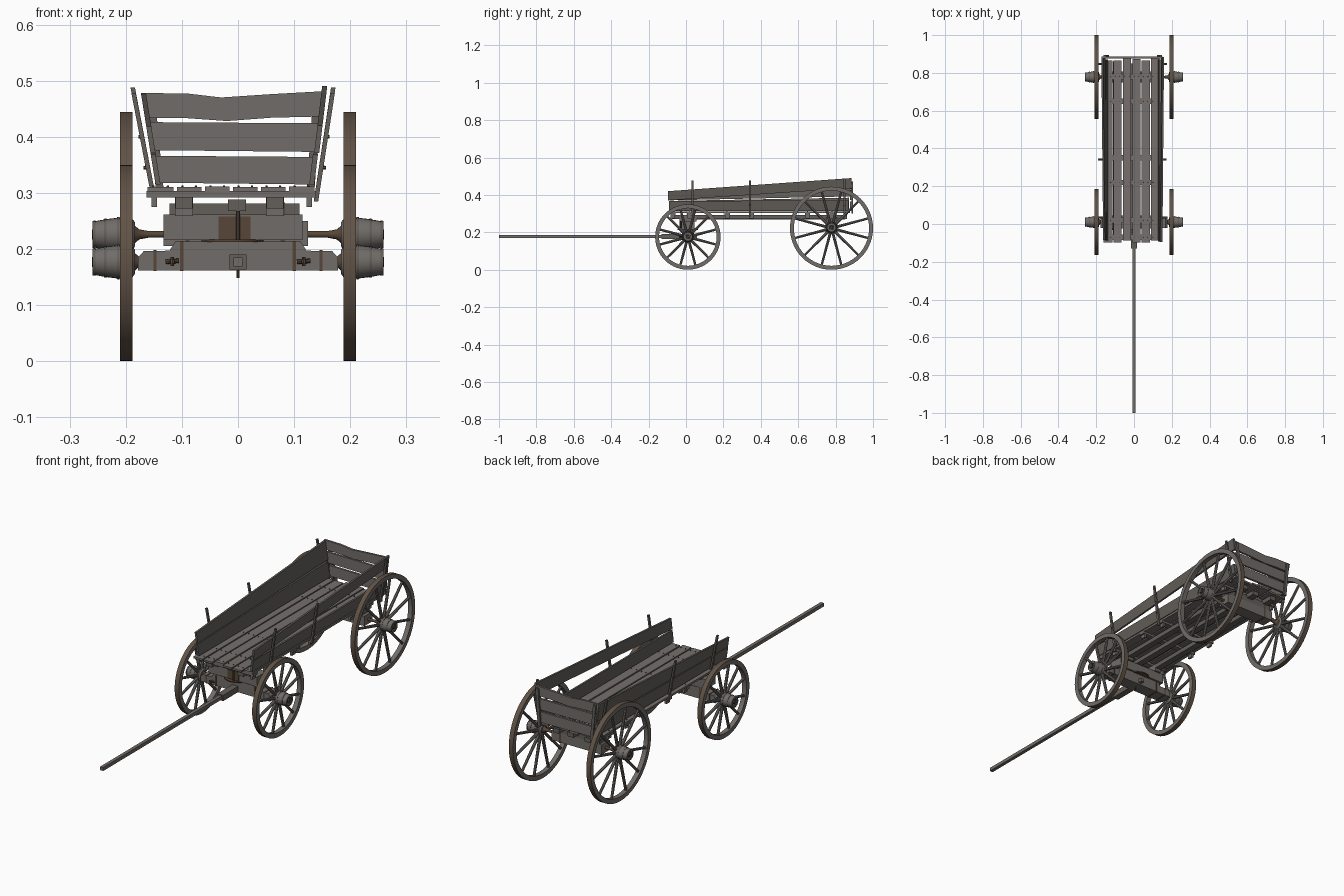
import bpy, bmesh, math, random
from mathutils import Vector, Matrix

if "Cube" in bpy.data.objects:
    bpy.data.objects.remove(bpy.data.objects["Cube"])

random.seed(4)


def mat(name, c):
    m = bpy.data.materials.new(name)
    m.diffuse_color = (*c, 1)
    m.use_nodes = True
    m.node_tree.nodes["Principled BSDF"].inputs["Base Color"].default_value = m.diffuse_color
    return m


WOOD = mat("weathered wood", (0.165, 0.150, 0.138))
DARK = mat("dark weathered wood", (0.125, 0.115, 0.103))
BED = mat("pale bed wood", (0.180, 0.163, 0.150))
TYRE = mat("rusty tyre", (0.120, 0.085, 0.060))
RUST = mat("rusty iron", (0.095, 0.062, 0.038))
IRON = mat("dark iron", (0.055, 0.050, 0.045))


def finish(name, bm, mats, smooth=False):
    bmesh.ops.recalc_face_normals(bm, faces=bm.faces)
    me = bpy.data.meshes.new(name)
    bm.to_mesh(me)
    bm.free()
    ob = bpy.data.objects.new(name, me)
    bpy.context.collection.objects.link(ob)
    for m in mats:
        me.materials.append(m)
    if smooth:
        bpy.ops.object.select_all(action='DESELECT')
        ob.select_set(True)
        bpy.context.view_layer.objects.active = ob
        bpy.ops.object.shade_smooth_by_angle(angle=math.radians(35))
    return ob


def prism(name, pts, thick, m):
    """Flat polygon swept along a thickness vector."""
    bm = bmesh.new()
    f = bm.faces.new([bm.verts.new(p) for p in pts])
    r = bmesh.ops.extrude_face_region(bm, geom=[f])
    vs = [g for g in r["geom"] if isinstance(g, bmesh.types.BMVert)]
    bmesh.ops.translate(bm, verts=vs, vec=thick)
    return finish(name, bm, [m])


def box(name, x0, x1, y0, y1, z0, z1, m):
    return prism(name, [(x0, y0, z0), (x1, y0, z0), (x1, y1, z0), (x0, y1, z0)], (0, 0, z1 - z0), m)


def lathe_x(name, prof, cy, cz, s, mats, n=32, closed=False):
    """Revolve (x, radius) points about an axis along x; s mirrors the side."""
    bm = bmesh.new()
    rings = [[bm.verts.new((s * x, cy + r * math.cos(2 * math.pi * i / n), cz + r * math.sin(2 * math.pi * i / n)))
              for i in range(n)] for x, r in prof]
    k = len(rings)
    for j in range(k if closed else k - 1):
        a, b = rings[j], rings[(j + 1) % k]
        for i in range(n):
            f = bm.faces.new((a[i], a[(i + 1) % n], b[(i + 1) % n], b[i]))
            f.material_index = 1 if closed and j == 1 else 0
    if not closed:
        bm.faces.new(rings[0])
        bm.faces.new(rings[-1])
    return finish(name, bm, mats, True)


def rod(bm, a, b, r1, r2, n=8):
    a, b = Vector(a), Vector(b)
    M = Matrix.Translation((a + b) / 2) @ (b - a).to_track_quat('Z', 'Y').to_matrix().to_4x4()
    bmesh.ops.create_cone(bm, cap_ends=True, segments=n, radius1=r1, radius2=r2, depth=(b - a).length, matrix=M)


# wheels: rim with iron tyre, spokes, hub with bands, inner collar
def wheel(tag, cy, R, hz, s):
    lathe_x(tag + "_rim", [(0.188, R - 0.021), (0.188, R), (0.210, R), (0.210, R - 0.021)],
            cy, R, s, [WOOD, TYRE], 56, True)
    bm = bmesh.new()
    for i in range(12):
        a = 2 * math.pi * (i + 0.5) / 12
        d = Vector((0, math.cos(a), math.sin(a)))
        c = Vector((s * 0.199, cy, R))
        rod(bm, c + d * 0.022, c + d * (R - 0.018), 0.0075, 0.006)
    finish(tag + "_spokes", bm, [WOOD], True)
    lathe_x(tag + "_hub", [(0.184, 0.022), (0.190, 0.030), (0.212, 0.030), (0.236, 0.027), (0.257, 0.023),
                           (0.257, 0.014), (0.250, 0.013)], cy, hz, s, [WOOD], 24)
    for x, r in ((0.211, 0.0315), (0.234, 0.0285), (0.254, 0.0248)):
        lathe_x(tag + "_hub_band", [(x, r - 0.004), (x, r), (x + 0.005, r - 0.0008), (x + 0.005, r - 0.005)],
                cy, hz, s, [DARK], 24, True)
    lathe_x(tag + "_axle_end", [(0.249, 0.010), (0.260, 0.009)], cy, hz, s, [IRON], 12)
    lathe_x(tag + "_collar", [(0.11, 0.006), (0.160, 0.006), (0.176, 0.009), (0.188, 0.019)],
            cy, hz, s, [RUST], 16)


FY, RY = 0.01, 0.778
for s, side in ((-1, "left"), (1, "right")):
    wheel("front_wheel_" + side, FY, 0.175, 0.177, s)
    wheel("rear_wheel_" + side, RY, 0.222, 0.226, s)

# front axle beam with raised middle, iron straps and hooks
prism("front_axle", [(-0.178, FY - 0.03, 0.162), (0.178, FY - 0.03, 0.162), (0.178, FY - 0.03, 0.185),
                     (0.168, FY - 0.03, 0.196), (0.122, FY - 0.03, 0.197), (0.112, FY - 0.03, 0.213),
                     (-0.112, FY - 0.03, 0.213), (-0.122, FY - 0.03, 0.197), (-0.168, FY - 0.03, 0.196),
                     (-0.178, FY - 0.03, 0.185)], (0, 0.06, 0), WOOD)
for x in (-0.148, -0.1, 0.1, 0.148):
    z = 0.198 if abs(x) > 0.12 else 0.2145
    box("axle_strap", x - 0.003, x + 0.003, FY - 0.032, FY + 0.032, 0.1605, z, RUST)
for x in (-0.117, 0.117):
    bm = bmesh.new()
    rod(bm, (x - 0.012, FY - 0.036, 0.177), (x + 0.012, FY - 0.036, 0.179), 0.004, 0.004)
    rod(bm, (x, FY - 0.028, 0.178), (x, FY - 0.046, 0.178), 0.006, 0.004)
    rod(bm, (x, FY - 0.044, 0.186), (x, FY - 0.044, 0.170), 0.003, 0.003)
    finish("axle_hook", bm, [RUST], True)

# pole with socket and pin
box("draw_pole", -0.008, 0.008, -1.0, 0.06, 0.169, 0.185, WOOD)
box("pole_socket", -0.015, 0.015, -0.13, -0.02, 0.163, 0.190, DARK)
bm = bmesh.new()
rod(bm, (0, FY, 0.148), (0, FY, 0.275), 0.003, 0.003)
rod(bm, (0, FY - 0.042, 0.215), (0, FY - 0.042, 0.268), 0.004, 0.004)
finish("king_pin", bm, [RUST], True)

# turntable plate and bolsters
bm = bmesh.new()
rod(bm, (-0.01, FY, 0.212), (-0.01, FY, 0.217), 0.055, 0.055, 28)
finish("turntable_plate", bm, [RUST], True)
box("front_bolster", -0.133, 0.115, FY - 0.035, FY + 0.035, 0.216, 0.261, WOOD)
box("front_bolster_plate", -0.035, 0.022, FY - 0.037, FY - 0.03, 0.217, 0.258, RUST)
box("rear_axle", -0.133, 0.125, RY - 0.03, RY + 0.03, 0.205, 0.250, WOOD)
box("rear_bolster", -0.122, 0.110, RY - 0.03, RY + 0.03, 0.250, 0.281, DARK)
for x in (-0.09, 0.08):
    box("rear_strap", x - 0.004, x + 0.004, RY - 0.032, RY + 0.032, 0.203, 0.283, RUST)

# long beams under the bed
for x in (-0.096, 0.066):
    box("bed_beam", x - 0.015, x + 0.015, -0.075, 0.86, 0.272, 0.293, DARK)
    box("beam_block", x - 0.016, x + 0.016, FY - 0.045, FY + 0.045, 0.259, 0.293, WOOD)
box("reach_beam", -0.018, 0.014, -0.03, 0.85, 0.268, 0.288, DARK)

# cross bars with hanging end blocks
for y in (-0.07, 0.02, 0.22, 0.35, 0.65, 0.78):
    box("cross_bar", -0.163, 0.139, y - 0.014, y + 0.014, 0.292, 0.303, WOOD)
    for x in (-0.149, 0.127):
        box("bar_end_block", x - 0.005, x + 0.005, y - 0.012, y + 0.012, 0.275, 0.293, WOOD)

# bed planks with nails
edges = [-0.164, -0.112, -0.062, -0.012, 0.038, 0.088, 0.139]
nails = bmesh.new()
for a, b in zip(edges, edges[1:]):
    box("bed_plank", a + 0.003, b - 0.003, -0.092 + random.uniform(-0.009, 0.007),
        0.872 + random.uniform(-0.008, 0.008), 0.302, 0.311 + random.uniform(-0.001, 0.001), BED)
    for y in (-0.07, 0.02, 0.22, 0.65, 0.78):
        for x in (a + 0.013, b - 0.013):
            rod(nails, (x, y, 0.308), (x, y, 0.3135), 0.003, 0.002, 6)
finish("bed_nails", nails, [IRON])


# side walls: a level lower board, a rising upper board, outside stakes
def wall_x(s, z):
    return -0.147 - (z - 0.315) * 0.16 if s < 0 else 0.136 + (z - 0.315) * 0.12


def side_board(name, s, y0, y1, zs, off=0):
    a, b, c, d = zs
    pts = [(wall_x(s, z) + s * off, y, z) for y, z in ((y0, a), (y1, b), (y1, c), (y0, d))]
    prism(name, pts, (-s * 0.009, 0, 0), DARK)


side_board("left_lower_board", -1, -0.088, 0.872, (0.315, 0.315, 0.385, 0.368))
side_board("left_upper_board", -1, -0.085, 0.878, (0.371, 0.392, 0.476, 0.418))
side_board("right_lower_board", 1, -0.092, 0.870, (0.315, 0.315, 0.370, 0.368))
side_board("right_upper_board", 1, -0.095, 0.885, (0.371, 0.436, 0.490, 0.420), 0.002)
for s, side in ((-1, "left"), (1, "right")):
    for y, top in ((0.035, 0.478), (0.342, 0.478), (0.848, 0.488)):
        x0, x1 = wall_x(s, 0.29) + s * 0.002, wall_x(s, top) + s * 0.009
        prism(side + "_stake", [(x0, y - 0.006, 0.285), (x0, y + 0.006, 0.285),
                                (x1, y + 0.005, top), (x1, y - 0.005, top)], (s * 0.008, 0, 0), DARK)
        bm = bmesh.new()
        for z in (0.345, 0.40):
            x = wall_x(s, z) + s * 0.008
            rod(bm, (x, y, z), (x + s * 0.009, y, z), 0.004, 0.003, 6)
        finish(side + "_stake_bolts", bm, [RUST])

# tailgate: three boards, the top one warped, on two battens
boards = [[(-0.141, 0.318), (0.132, 0.315), (0.138, 0.364), (-0.147, 0.366)],
          [(-0.152, 0.376), (0.139, 0.373), (0.144, 0.424), (-0.158, 0.426)],
          [(-0.165, 0.434), (-0.09, 0.433), (-0.02, 0.428), (0.06, 0.434), (0.146, 0.436),
           (0.150, 0.481), (0.06, 0.476), (-0.03, 0.470), (-0.09, 0.477), (-0.173, 0.478)]]
for pts in boards:
    prism("tailgate_board", [(x, 0.876, z) for x, z in pts], (0, 0.010, 0), WOOD)
for x, t in ((-0.146, -0.016), (0.122, 0.012)):
    prism("tailgate_batten", [(x, 0.886, 0.30), (x + 0.014, 0.886, 0.30), (x + 0.014 + t, 0.886, 0.472),
                              (x + t, 0.886, 0.472)], (0, 0.008, 0), DARK)
